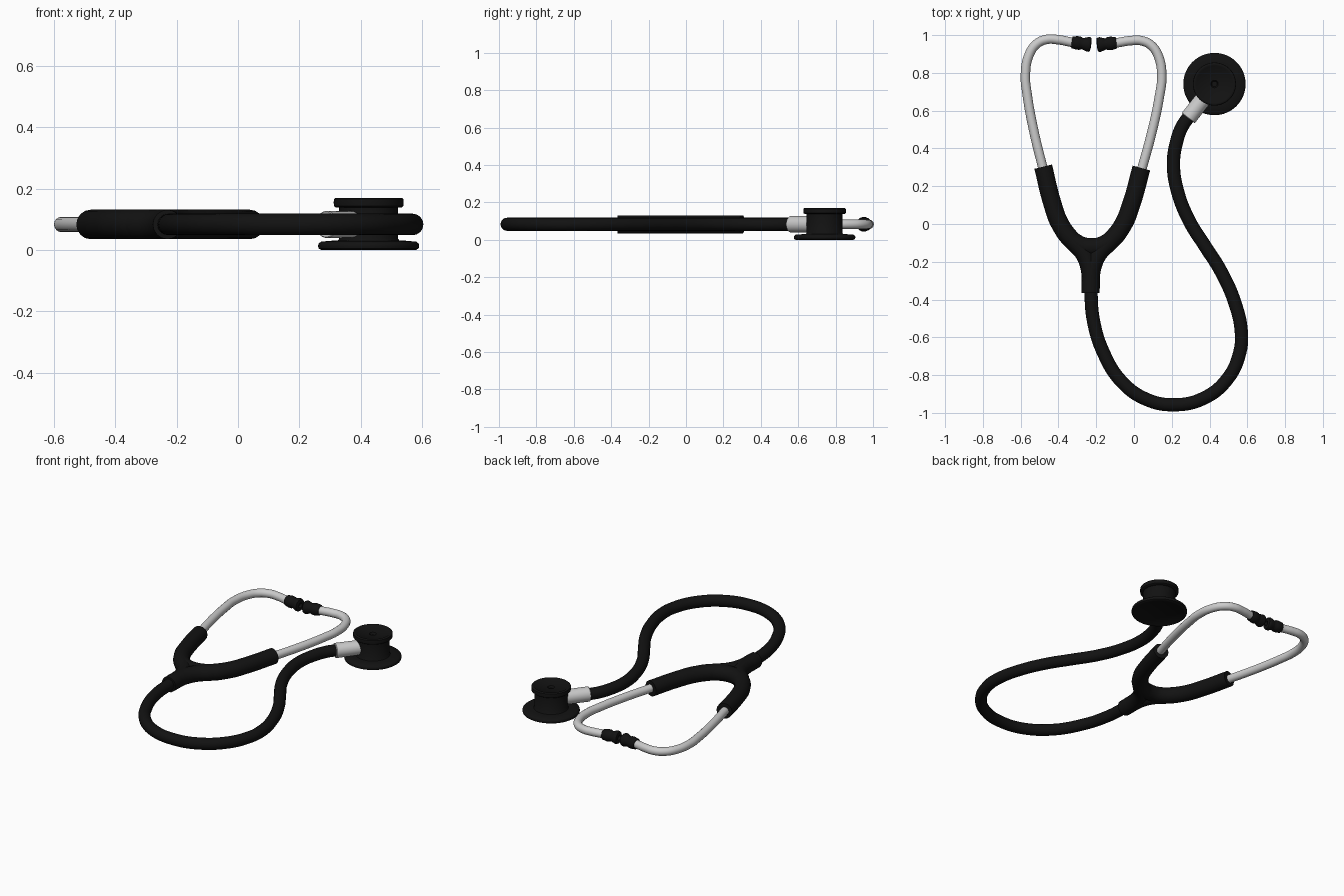
import bpy, bmesh, math
from mathutils import Vector, Matrix

if "Cube" in bpy.data.objects:
    bpy.data.objects.remove(bpy.data.objects["Cube"])

Z = 0.083          # height of all tube centre lines
AXIS = -0.225      # mirror axis of the headset
TILT = math.radians(-0.8)

black = bpy.data.materials.new("black_rubber")
black.diffuse_color = (0.006, 0.006, 0.006, 1)
black.use_nodes = True
black.node_tree.nodes["Principled BSDF"].inputs["Base Color"].default_value = black.diffuse_color


def finish(ob, mat):
    if mat:
        ob.data.materials.append(mat)
    bpy.ops.object.select_all(action='DESELECT')
    ob.select_set(True)
    bpy.context.view_layer.objects.active = ob
    if ob.type == 'CURVE':
        bpy.ops.object.convert(target='MESH')
        ob = bpy.context.object
    bpy.ops.object.shade_smooth_by_angle(angle=math.radians(40))
    return ob


def tube(name, paths, radius, mat=None):
    """Round tubes swept along smooth paths of (x, y) points."""
    cu = bpy.data.curves.new(name, 'CURVE')
    cu.dimensions = '3D'
    cu.bevel_depth = radius
    cu.bevel_resolution = 6
    cu.resolution_u = 8
    cu.use_fill_caps = True
    for pts in paths:
        sp = cu.splines.new('BEZIER')
        sp.bezier_points.add(len(pts) - 1)
        for bp, (x, y) in zip(sp.bezier_points, pts):
            bp.co = (x, y, Z)
            bp.handle_left_type = bp.handle_right_type = 'AUTO'
    ob = bpy.data.objects.new(name, cu)
    bpy.context.collection.objects.link(ob)
    return finish(ob, mat)


def lathe(name, profile, origin, direction=(0, 0, 1), mat=None, steps=48):
    """Turned part from (radius, height) points along a direction."""
    bm = bmesh.new()
    vs = [bm.verts.new((r, 0, h)) for r, h in profile]
    es = [bm.edges.new(p) for p in zip(vs, vs[1:])]
    bmesh.ops.spin(bm, geom=vs + es, cent=(0, 0, 0), axis=(0, 0, 1),
                   angle=2 * math.pi, steps=steps, use_duplicate=False)
    bmesh.ops.remove_doubles(bm, verts=bm.verts, dist=1e-5)
    bmesh.ops.recalc_face_normals(bm, faces=bm.faces)
    me = bpy.data.meshes.new(name)
    bm.to_mesh(me)
    bm.free()
    ob = bpy.data.objects.new(name, me)
    bpy.context.collection.objects.link(ob)
    rot = Vector((0, 0, 1)).rotation_difference(Vector(direction))
    ob.matrix_world = Matrix.Translation(origin) @ rot.to_matrix().to_4x4()
    return finish(ob, mat)


def headset(pts, side):
    """Place half-headset points on one side of the tilted mirror axis."""
    c, s = math.cos(TILT), math.sin(TILT)
    return [(AXIS + c * u * side - s * v, s * u * side + c * v) for u, v in pts]


# main rubber hose
tube("hose", [[(-0.23, -0.33), (-0.215, -0.51), (-0.16, -0.685), (-0.065, -0.835),
               (0.065, -0.928), (0.215, -0.957), (0.37, -0.922), (0.495, -0.82),
               (0.56, -0.68), (0.568, -0.57), (0.535, -0.42), (0.46, -0.25),
               (0.378, -0.12), (0.293, 0.016), (0.23, 0.175), (0.209, 0.317),
               (0.225, 0.434), (0.256, 0.518), (0.305, 0.587)]], 0.035, black)

# Y-shaped yoke: a U between both arms plus two bends running into the stem
arm = [(0.26, 0.30), (0.21, 0.11), (0.165, -0.005)]
fork = arm + [(0.10, -0.09), (0.042, -0.15), (0.01, -0.22), (0, -0.29), (0, -0.365)]
half_u = arm + [(0.09, -0.095)]
u_path = headset(half_u, -1) + headset([(0, -0.123)], 1) + headset(half_u, 1)[::-1]
tube("yoke", [u_path, headset(fork, -1), headset(fork, 1)], 0.048, black)

# metal ear tubes and soft ear tips
ear = [(0.253, 0.26), (0.315, 0.50), (0.35, 0.68), (0.361, 0.78), (0.345, 0.885),
       (0.305, 0.948), (0.25, 0.974), (0.19, 0.973), (0.12, 0.961), (0.08, 0.956)]
tip = [(0, 0), (0.028, 0), (0.032, 0.004), (0.036, 0.03), (0.035, 0.045), (0.03, 0.056),
       (0.031, 0.062), (0.039, 0.085), (0.039, 0.094), (0.035, 0.101), (0.015, 0.104),
       (0.012, 0.09), (0, 0.09)]
for side, label in ((-1, "left"), (1, "right")):
    tube(label + "_ear_tube", [headset(ear, side)], 0.025)
    a, b = (Vector((x, y, Z)) for x, y in headset([(0.118, 0.961), (0.016, 0.949)], side))
    lathe(label + "_ear_tip", tip, a, (b - a).normalized(), black, 32)

# chest piece: wide diaphragm, drum and small bell
lathe("chest_piece", [
    (0, 0.004), (0.14, 0.004), (0.145, 0), (0.155, 0), (0.163, 0.005), (0.165, 0.013),
    (0.163, 0.021), (0.155, 0.027), (0.12, 0.03), (0.1, 0.031), (0.096, 0.036),
    (0.096, 0.138), (0.108, 0.139), (0.113, 0.143), (0.114, 0.155), (0.113, 0.166),
    (0.108, 0.17), (0.1, 0.17), (0.094, 0.165), (0.02, 0.158), (0.014, 0.145),
    (0, 0.145)], (0.426, 0.741, 0), mat=black, steps=64)

# metal stem joining hose and chest piece
a, b = Vector((0.287, 0.56, Z)), Vector((0.385, 0.687, Z))
n = (b - a).length
lathe("stem", [(0, 0), (0.041, 0), (0.044, 0.003), (0.043, n), (0, n)],
      a, (b - a).normalized(), steps=32)
